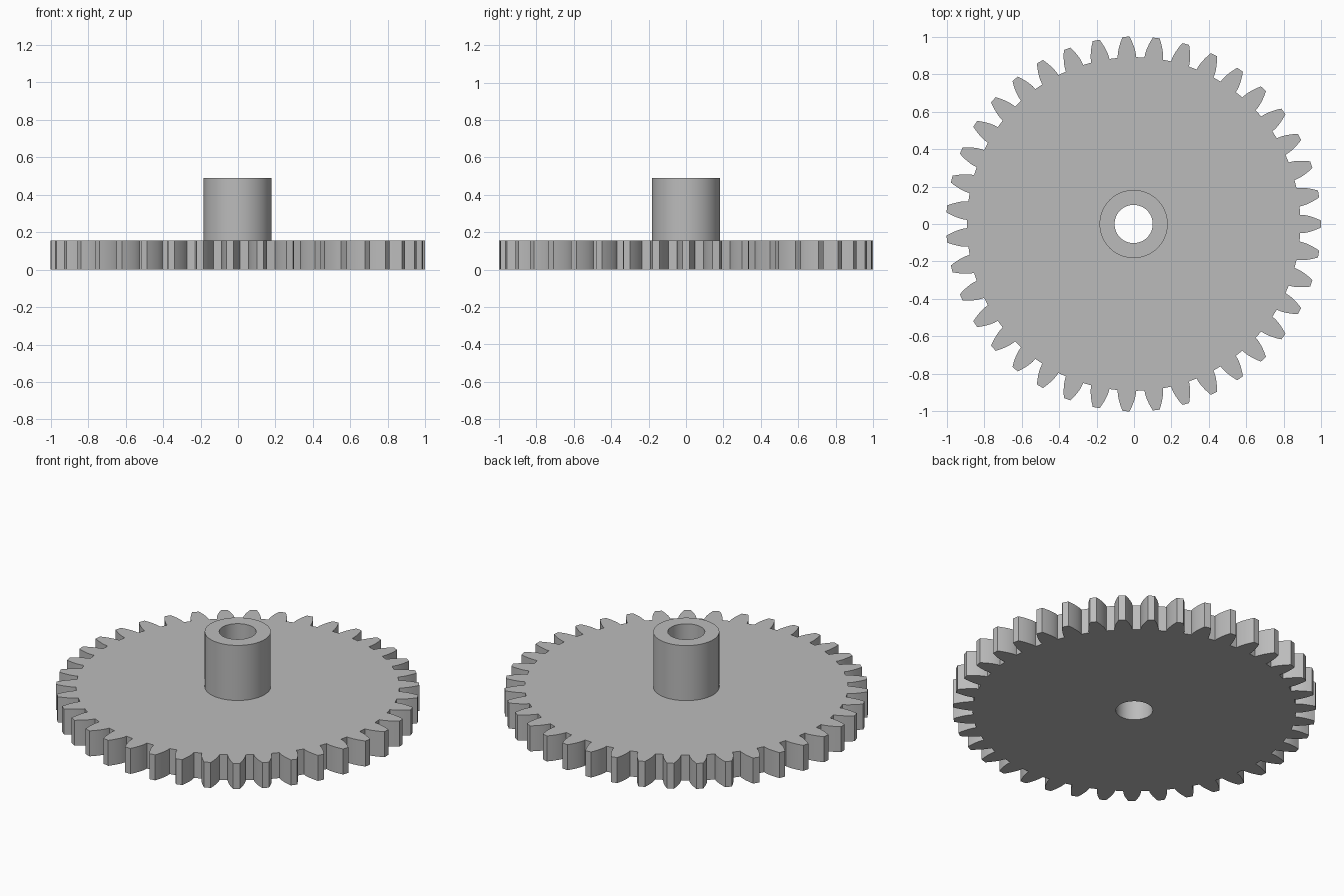
import bpy
import bmesh
from math import cos, sin, tan, acos, pi, sqrt, radians

cube = bpy.data.objects.get("Cube")
if cube:
    bpy.data.objects.remove(cube, do_unlink=True)

# Main dimensions
TEETH = 39
TIP_R = 1.001
MODULE = 2 * TIP_R / (TEETH + 2)
PITCH_R = MODULE * TEETH / 2
ROOT_R = PITCH_R - 1.25 * MODULE
BASE_R = PITCH_R * cos(radians(20))
PLATE_Z, HUB_Z = 0.155, 0.49
HUB_R, BORE_R = 0.182, 0.102
CENTRE_X = -0.002
SEGMENTS = 64
FLANK_STEPS = 6


def involute(angle):
    return tan(angle) - angle


def half_angle(r):
    """Half the angular width of a tooth at radius r."""
    pressure = acos(min(1, BASE_R / r))
    return pi / (2 * TEETH) + involute(radians(20)) - involute(pressure)


def gear_outline():
    """Involute tooth outline, counter-clockwise."""
    start = max(BASE_R, ROOT_R)
    flank = [(ROOT_R, half_angle(start))]
    for i in range(FLANK_STEPS + 1):
        r = start + (TIP_R - start) * i / FLANK_STEPS
        flank.append((r, half_angle(r)))
    tooth = [(r, -a) for r, a in flank] + flank[::-1]
    return [(r * cos(a + t * 2 * pi / TEETH), r * sin(a + t * 2 * pi / TEETH))
            for t in range(TEETH) for r, a in tooth]


def circle(r):
    return [(r * cos(2 * pi * i / SEGMENTS), r * sin(2 * pi * i / SEGMENTS))
            for i in range(SEGMENTS)]


bm = bmesh.new()


def ring(points, z):
    verts = [bm.verts.new((x + CENTRE_X, y, z)) for x, y in points]
    edges = [bm.edges.new((v, verts[i - 1])) for i, v in enumerate(verts)]
    return verts, edges


def wall(a, b):
    n = len(a[0])
    for i in range(n):
        j = (i + 1) % n
        bm.faces.new((a[0][i], a[0][j], b[0][j], b[0][i]))


def flat_face(outer, inner):
    bmesh.ops.triangle_fill(bm, edges=outer[1] + inner[1], use_beauty=True)


# Toothed plate
outline = gear_outline()
plate_low = ring(outline, 0)
plate_high = ring(outline, PLATE_Z)
wall(plate_low, plate_high)

# Hub and through bore
bore_low = ring(circle(BORE_R), 0)
bore_high = ring(circle(BORE_R), HUB_Z)
hub_low = ring(circle(HUB_R), PLATE_Z)
hub_high = ring(circle(HUB_R), HUB_Z)
wall(hub_low, hub_high)
wall(hub_high, bore_high)
wall(bore_high, bore_low)

# Flat sides of the plate, open where the hub and bore pass through
flat_face(plate_high, hub_low)
flat_face(plate_low, bore_low)
bmesh.ops.recalc_face_normals(bm, faces=bm.faces)

mesh = bpy.data.meshes.new("spur_gear")
bm.to_mesh(mesh)
bm.free()
gear = bpy.data.objects.new("spur_gear", mesh)
bpy.context.collection.objects.link(gear)

# Plain grey metal
grey = bpy.data.materials.new("light_grey")
grey.use_nodes = True
colour = (0.5, 0.5, 0.5, 1)
grey.diffuse_color = colour
grey.node_tree.nodes["Principled BSDF"].inputs["Base Color"].default_value = colour
mesh.materials.append(grey)

bpy.ops.object.select_all(action="DESELECT")
gear.select_set(True)
bpy.context.view_layer.objects.active = gear
bpy.ops.object.shade_smooth_by_angle(angle=radians(25))
